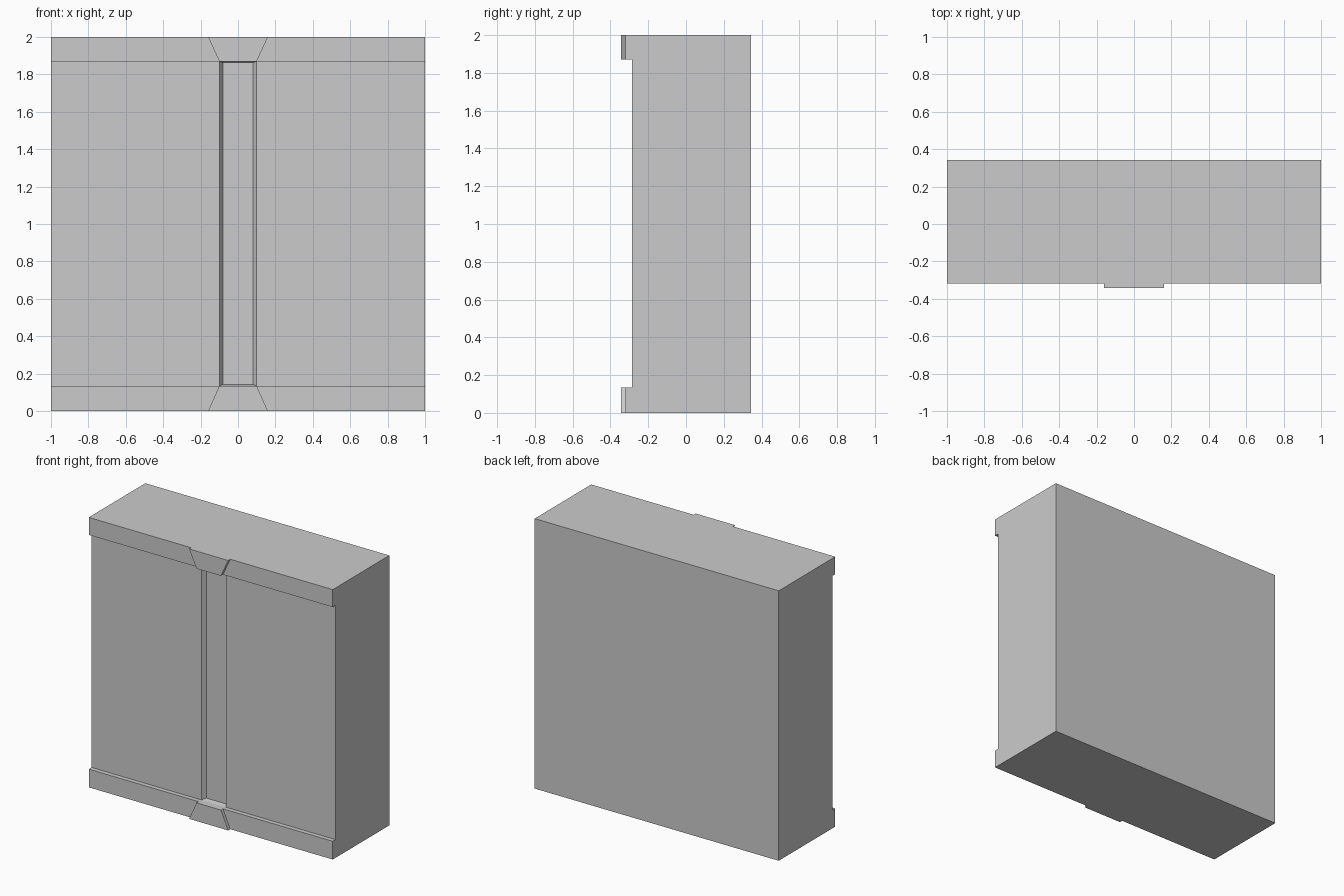
import bpy, bmesh
from mathutils import Vector

if "Cube" in bpy.data.objects:
    bpy.data.objects.remove(bpy.data.objects["Cube"])

BACK, PANEL, RAIL, KEY, FLOOR = 0.343, -0.286, -0.319, -0.343, -0.256
LOW, HIGH, TOP = 0.135, 1.87, 2.0

stone = bpy.data.materials.new("stone_grey")
stone.diffuse_color = (0.6, 0.6, 0.6, 1)
stone.use_nodes = True
stone.node_tree.nodes["Principled BSDF"].inputs["Base Color"].default_value = stone.diffuse_color


def add_object(name, bm):
    bmesh.ops.recalc_face_normals(bm, faces=bm.faces)
    mesh = bpy.data.meshes.new(name)
    bm.to_mesh(mesh)
    bm.free()
    mesh.materials.append(stone)
    obj = bpy.data.objects.new(name, mesh)
    bpy.context.collection.objects.link(obj)
    return obj


# Wall block, sliced along the groove sides and the rail edges
bm = bmesh.new()
bmesh.ops.create_cube(bm, size=1)
for v in bm.verts:
    v.co = Vector((v.co.x * 2, BACK if v.co.y > 0 else PANEL, (v.co.z + 0.5) * TOP))
for co, no in (((-0.1, 0, 0), (1, 0, 0)), ((0.1, 0, 0), (1, 0, 0)),
               ((0, 0, LOW), (0, 0, 1)), ((0, 0, HIGH), (0, 0, 1))):
    bmesh.ops.bisect_plane(bm, geom=bm.verts[:] + bm.edges[:] + bm.faces[:],
                           plane_co=co, plane_no=no)
bm.normal_update()

# Sunken centre groove with sloping sides
front = [f for f in bm.faces if f.normal.y < -0.9]
groove = next(f for f in front if abs(f.calc_center_median().x) < 0.05
              and LOW < f.calc_center_median().z < HIGH)
rails = [f for f in front if not LOW < f.calc_center_median().z < HIGH]
bmesh.ops.inset_individual(bm, faces=[groove], thickness=0.01)
for v in groove.verts:
    v.co.x = 0.08 if v.co.x > 0 else -0.08
    v.co.y = FLOOR

# Top and bottom rails raised from the front
ext = bmesh.ops.extrude_face_region(bm, geom=rails)
for v in ext["geom"]:
    if isinstance(v, bmesh.types.BMVert):
        v.co.y = RAIL
bmesh.ops.delete(bm, geom=[f for f in rails if f.is_valid], context="FACES")
add_object("wall_block", bm)


# Tapered blocks where the groove meets each rail
def keystone(name, z_outer, z_inner):
    bm = bmesh.new()
    outline = [(-0.16, z_outer), (0.16, z_outer), (0.1, z_inner), (-0.1, z_inner)]
    face = bm.faces.new([bm.verts.new((x, KEY, z)) for x, z in outline])
    ext = bmesh.ops.extrude_face_region(bm, geom=[face])
    for v in ext["geom"]:
        if isinstance(v, bmesh.types.BMVert):
            v.co.y = RAIL
    if not face.is_valid or len(bm.faces) < 6:
        bm.faces.new([v for v in face.verts])
    add_object(name, bm)


keystone("top_keystone", TOP, HIGH)
keystone("bottom_keystone", 0, LOW)
